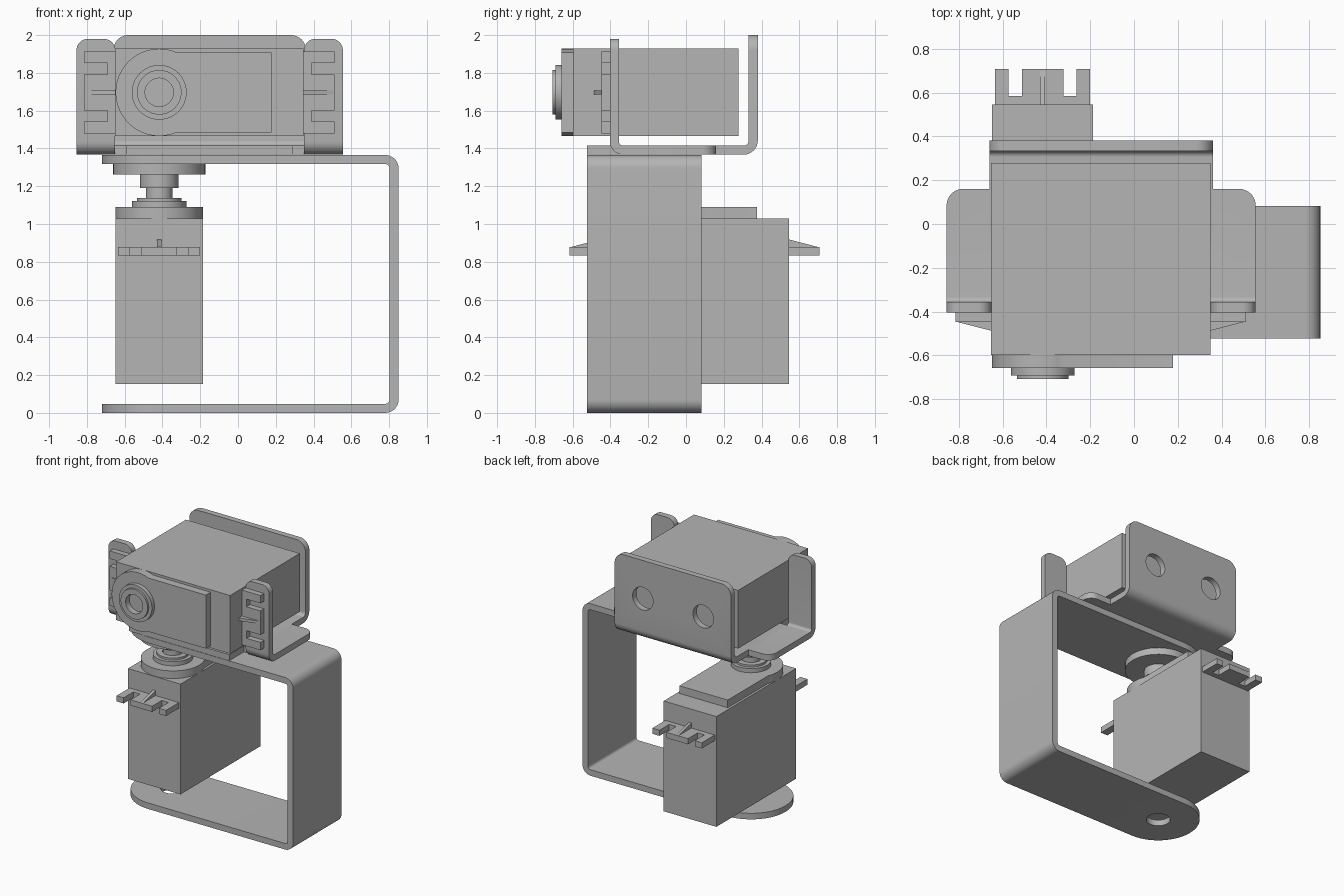
import bpy, bmesh, math
from mathutils import Matrix, Vector

if "Cube" in bpy.data.objects:
    bpy.data.objects.remove(bpy.data.objects["Cube"])

GREY = (0.46, 0.46, 0.46, 1)
grey = bpy.data.materials.new("plain_grey")
grey.use_nodes = True
grey.diffuse_color = GREY
grey.node_tree.nodes["Principled BSDF"].inputs["Base Color"].default_value = GREY


def finish(bm, name, matrix=Matrix()):
    bmesh.ops.recalc_face_normals(bm, faces=bm.faces)
    mesh = bpy.data.meshes.new(name)
    bm.to_mesh(mesh)
    bm.free()
    mesh.transform(matrix)
    mesh.materials.append(grey)
    obj = bpy.data.objects.new(name, mesh)
    bpy.context.collection.objects.link(obj)
    smooth(obj)
    return obj


def smooth(obj):
    bpy.ops.object.select_all(action='DESELECT')
    bpy.context.view_layer.objects.active = obj
    obj.select_set(True)
    bpy.ops.object.shade_smooth_by_angle(angle=math.radians(30))


def prism(name, outline, z0, z1, matrix=Matrix()):
    """Extrude a flat outline from z0 to z1."""
    bm = bmesh.new()
    face = bm.faces.new([bm.verts.new((x, y, z0)) for x, y in outline])
    new = bmesh.ops.extrude_face_region(bm, geom=[face])["geom"]
    bmesh.ops.translate(bm, vec=(0, 0, z1 - z0),
                        verts=[v for v in new if isinstance(v, bmesh.types.BMVert)])
    return finish(bm, name, matrix)


def rect(x0, x1, y0, y1):
    return [(x0, y0), (x1, y0), (x1, y1), (x0, y1)]


def lathe(name, profile, matrix=Matrix(), steps=48):
    """Turn a radius/height profile round the local z axis."""
    bm = bmesh.new()
    verts = [bm.verts.new((r, 0, z)) for r, z in profile]
    edges = [bm.edges.new(pair) for pair in zip(verts, verts[1:])]
    bmesh.ops.spin(bm, geom=verts + edges, cent=(0, 0, 0), axis=(0, 0, 1),
                   angle=math.tau, steps=steps)
    bmesh.ops.remove_doubles(bm, verts=bm.verts, dist=1e-4)
    return finish(bm, name, matrix)


def sheet(name, path, place, lo, hi, bend, corners, thick=0.048):
    """Bent sheet metal: path is its outer line, corners lists
    (end, side, radius) for each rounded corner."""
    pts = [Vector(p) for p in path]
    dirs = [(b - a).normalized() for a, b in zip(pts, pts[1:])]
    line = [(pts[0], pts[0] + dirs[1] * thick)]
    for p, d1, d2 in zip(pts[1:], dirs, dirs[1:]):
        centre = p + (d2 - d1) * bend
        for i in range(9):
            a = math.pi / 2 * i / 8
            n = d1 * math.sin(a) - d2 * math.cos(a)
            line.append((centre + n * bend, centre + n * (bend - thick)))
    line.append((pts[-1], pts[-1] - dirs[-2] * thick))
    bm = bmesh.new()
    rings = [[bm.verts.new(place(p, s)) for p, s in
              ((o, lo), (i, lo), (i, hi), (o, hi))] for o, i in line]
    for a, b in zip(rings, rings[1:]):
        for k in range(4):
            m = (k + 1) % 4
            bm.faces.new((a[k], a[m], b[m], b[k]))
    bm.faces.new(rings[0])
    bm.faces.new(rings[-1])
    picked = {}
    for end, side, radius in corners:
        k = 0 if side == "lo" else 2
        picked.setdefault(radius, []).append(
            bm.edges.get((rings[end][k], rings[end][k + 1])))
    for radius, edges in picked.items():
        bmesh.ops.bevel(bm, geom=edges, offset=radius, segments=14,
                        profile=0.5, affect='EDGES')
    return finish(bm, name)


def drill(obj, centre, radius, depth, rotation=Matrix()):
    """Cut a round hole."""
    bm = bmesh.new()
    bmesh.ops.create_cone(bm, cap_ends=True, segments=40, radius1=radius,
                          radius2=radius, depth=depth)
    cutter = finish(bm, "hole_cutter", Matrix.Translation(centre) @ rotation)
    cutter.hide_render = True
    mod = obj.modifiers.new("hole", 'BOOLEAN')
    mod.operation, mod.object, mod.solver = 'DIFFERENCE', cutter, 'EXACT'
    bpy.ops.object.select_all(action='DESELECT')
    bpy.context.view_layer.objects.active = obj
    obj.select_set(True)
    bpy.ops.object.modifier_apply(modifier=mod.name)
    bpy.data.objects.remove(cutter)
    smooth(obj)


def servo(name, matrix):
    """Servo with its output axis on local z and its lid at z = 0."""
    back, front, half = -0.235, 0.765, 0.231
    prism(name + "_body", rect(back, front, -half, half), -0.875, 0, matrix)
    # gearbox lid: round at the axis, straight behind
    start = math.acos(0.09 / half)
    arc = [start + (math.tau - 2 * start) * i / 40 for i in range(41)]
    lid = [(half * math.cos(a), half * math.sin(a)) for a in arc]
    prism(name + "_lid", lid + [(0.595, -0.212), (0.595, 0.212)], 0, 0.061, matrix)
    lathe(name + "_collar", [(0.145, 0.05), (0.145, 0.094), (0.118, 0.094), (0.118, 0.11),
                             (0.075, 0.11), (0.075, 0.063), (0, 0.063)], matrix)
    # slotted mounting ears and their ribs
    upper = [(0.04, 0.095), (0.04, 0.155), (0.162, 0.155), (0.162, 0.217), (0, 0.217)]
    half_comb = [(0.162, 0.095)] + upper
    comb = half_comb + [(u, -v) for u, v in reversed(half_comb)]
    rib = [(0, -0.16), (0.155, -0.15), (0, -0.11)]
    upright = Matrix.Rotation(math.pi / 2, 4, 'X')
    for label, edge, s in (("front", front, 1), ("back", back, -1)):
        prism(f"{name}_{label}_ear", [(edge + s * u, v) for u, v in comb],
              -0.195, -0.15, matrix)
        prism(f"{name}_{label}_rib", [(edge + s * u, w) for u, w in rib],
              -0.011, 0.011, matrix @ upright)


AXIS_X, AXIS_Y = -0.417, -0.22


def along_x(p, s):
    return (s, p.x, p.y)


def along_y(p, s):
    return (p.x, s, p.y)


# C-shaped arm with rounded tips
arm = sheet("c_arm", [(-0.72, 1.365), (0.85, 1.365), (0.85, 0), (-0.72, 0)],
            along_y, -0.523, 0.083, 0.07,
            [(e, s, 0.3) for e in (0, -1) for s in ("lo", "hi")])
drill(arm, (AXIS_X, AXIS_Y, 0), 0.088, 0.3)

# servos: one upright below, one lying in the holder
servo("lower_servo", Matrix.Translation((AXIS_X, AXIS_Y, 1.028))
      @ Matrix.Rotation(math.pi / 2, 4, 'Z'))
servo("upper_servo", Matrix.Translation((AXIS_X, -0.597, 1.697))
      @ Matrix.Rotation(math.pi / 2, 4, 'X'))

# output shaft, hub and disc under the arm
lathe("servo_horn", [(0, 1.08), (0.071, 1.08), (0.071, 1.19), (0.103, 1.19), (0.103, 1.262),
                     (0.244, 1.262), (0.244, 1.318), (0, 1.318)],
      Matrix.Translation((AXIS_X, AXIS_Y, 0)))

# upper servo holder: base, back plate, tongue and two side ears
BASE = 1.367
holder = sheet("holder_back", [(-0.34, BASE), (0.38, BASE), (0.38, 2)],
               along_x, -0.66, 0.36, 0.075, [(-1, "lo", 0.08), (-1, "hi", 0.08)])
for x in (AXIS_X, 0.113):
    drill(holder, (x, 0.355, 1.697), 0.09, 0.2, Matrix.Rotation(math.pi / 2, 4, 'X'))
prism("holder_tongue", rect(-0.59, 0.29, -0.523, -0.33), BASE, BASE + 0.048)
for name, lo, hi, outer in (("right", -0.855, -0.65, "lo"), ("left", 0.35, 0.555, "hi")):
    sheet(f"holder_{name}_ear", [(0.16, BASE), (-0.403, BASE), (-0.403, 1.98)],
          along_x, lo, hi, 0.07,
          [(0, outer, 0.075), (-1, "lo", 0.06), (-1, "hi", 0.06)])
